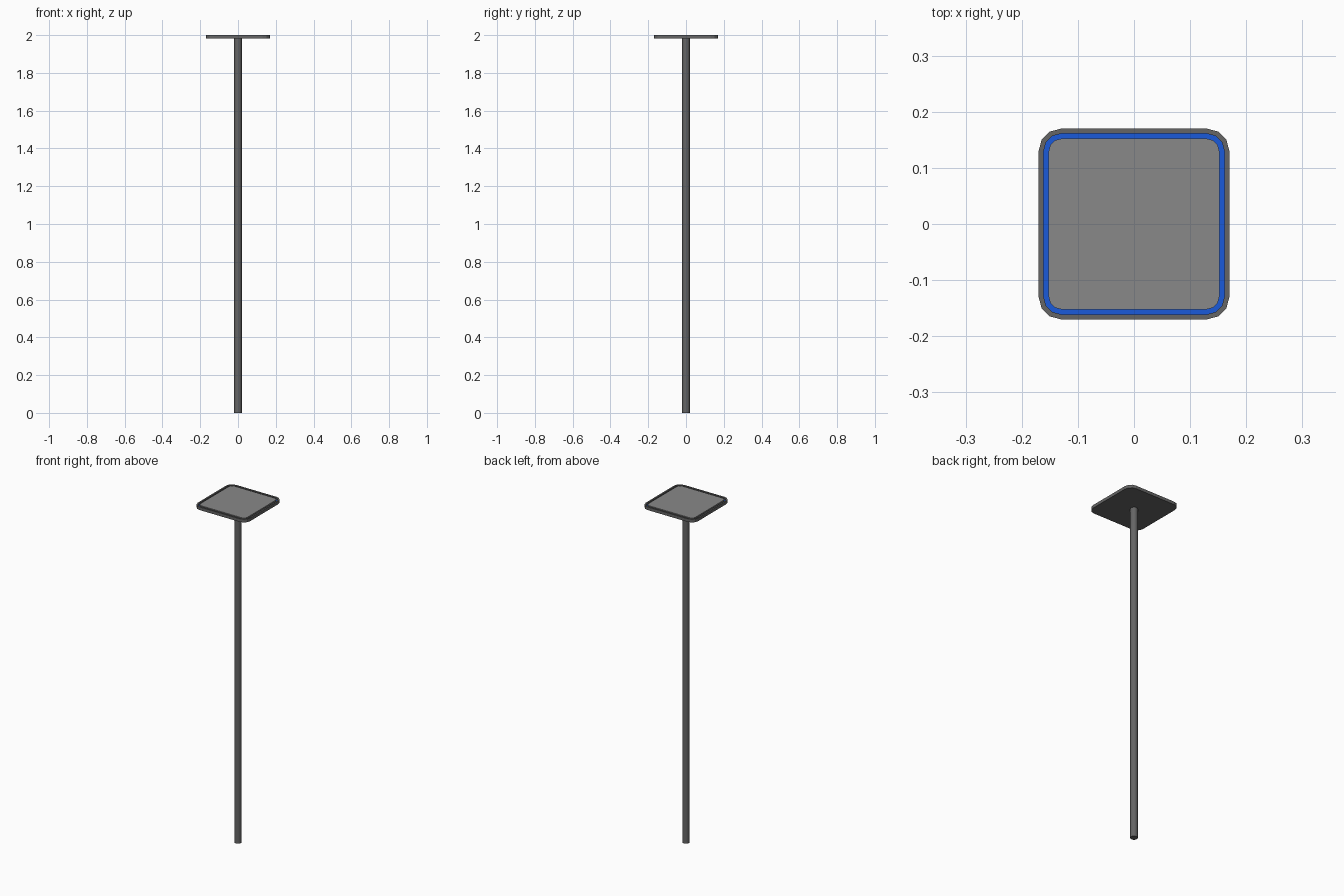
import bpy, bmesh, math

if "Cube" in bpy.data.objects:
    bpy.data.objects.remove(bpy.data.objects["Cube"])

CORNER = 0.13   # centre of every corner arc
SEGS = 3        # facets per corner


def material(name, rgb):
    m = bpy.data.materials.new(name)
    m.diffuse_color = (*rgb, 1)
    m.use_nodes = True
    m.node_tree.nodes["Principled BSDF"].inputs["Base Color"].default_value = m.diffuse_color
    return m


def outline(half, z):
    """Rounded square, concentric corners."""
    r = half - CORNER
    pts = []
    for q, (sx, sy) in enumerate([(1, 1), (-1, 1), (-1, -1), (1, -1)]):
        for i in range(SEGS + 1):
            a = math.radians(90) * (q + i / SEGS)
            pts.append((sx * CORNER + r * math.cos(a), sy * CORNER + r * math.sin(a), z))
    return pts


def stack(name, profile, mat, caps=True):
    """Bridge rounded-square loops given as (half width, z); cap or close into a ring."""
    bm = bmesh.new()
    loops = [[bm.verts.new(p) for p in outline(h, z)] for h, z in profile]
    pairs = list(zip(loops, loops[1:]))
    if caps:
        bm.faces.new(loops[0])
        bm.faces.new(loops[-1])
    else:
        pairs.append((loops[-1], loops[0]))
    n = len(loops[0])
    for a, b in pairs:
        for i in range(n):
            j = (i + 1) % n
            bm.faces.new((a[i], a[j], b[j], b[i]))
    bmesh.ops.recalc_face_normals(bm, faces=bm.faces)
    me = bpy.data.meshes.new(name)
    bm.to_mesh(me)
    bm.free()
    ob = bpy.data.objects.new(name, me)
    bpy.context.collection.objects.link(ob)
    me.materials.append(mat)
    return ob


dark = material("dark_metal", (0.13, 0.13, 0.13))
grey = material("panel_grey", (0.25, 0.25, 0.25))
blue = material("blue_light", (0.01, 0.1, 0.7))

BOTTOM, FLOOR, TOP = 1.982, 1.987, 2.0

# Tray with raised rim
stack("top_tray", [(0.17, BOTTOM), (0.17, TOP), (0.161, TOP), (0.161, FLOOR)], dark)

# Inset top panel
stack("top_panel", [(0.152, FLOOR), (0.152, TOP)], grey)

# Light strip in the groove between rim and panel
stack("light_strip", [(0.161, FLOOR), (0.161, FLOOR + 0.002),
                      (0.152, FLOOR + 0.002), (0.152, FLOOR)], blue, caps=False)

# Pole
bpy.ops.mesh.primitive_cylinder_add(vertices=16, radius=0.02, depth=BOTTOM,
                                    location=(0, 0, BOTTOM / 2))
pole = bpy.context.object
pole.name = "pole"
pole.data.materials.append(dark)
bpy.ops.object.shade_smooth_by_angle(angle=math.radians(40))
